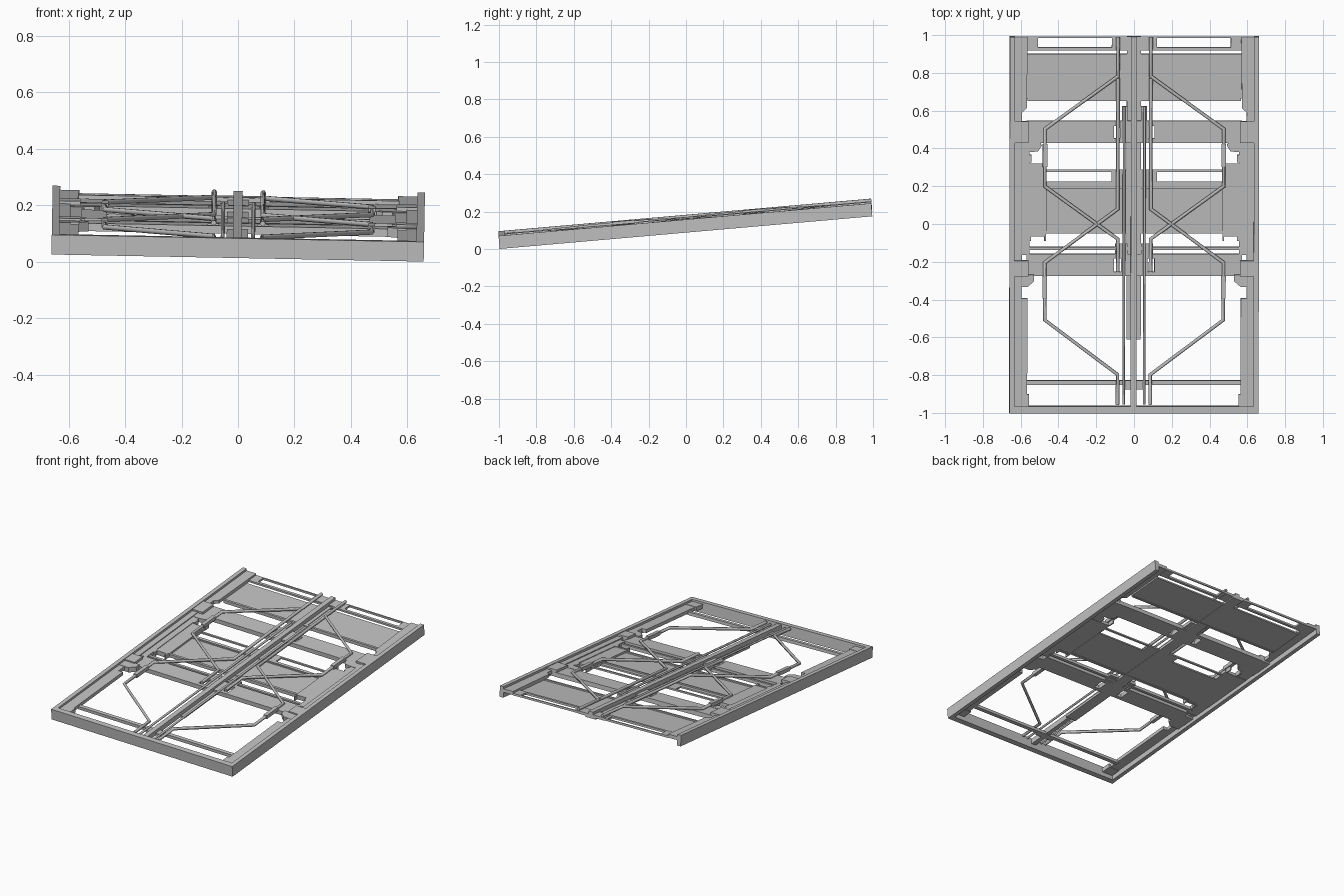
import bpy, bmesh
from math import atan
from mathutils import Matrix

if "Cube" in bpy.data.objects:
    bpy.data.objects.remove(bpy.data.objects["Cube"], do_unlink=True)

grey = bpy.data.materials.new("plain_grey")
grey.use_nodes = True
tone = (0.53, 0.53, 0.53, 1)
grey.diffuse_color = tone
grey.node_tree.nodes["Principled BSDF"].inputs["Base Color"].default_value = tone

# The flat assembly leans back and rolls slightly
TILT = (Matrix.Translation((0, 0, 0.1)) @ Matrix.Rotation(atan(0.019), 4, 'Y')
        @ Matrix.Rotation(atan(0.0875), 4, 'X'))


def place(name, data):
    ob = bpy.data.objects.new(name, data)
    data.materials.append(grey)
    ob.matrix_world = TILT
    bpy.context.collection.objects.link(ob)
    return ob


def prism(name, points, z0, z1):
    """Extrude a flat outline between two heights."""
    bm = bmesh.new()
    face = bm.faces.new([bm.verts.new((x, y, z0)) for x, y in points])
    new = bmesh.ops.extrude_face_region(bm, geom=[face])["geom"]
    bmesh.ops.translate(bm, vec=(0, 0, z1 - z0),
                        verts=[v for v in new if isinstance(v, bmesh.types.BMVert)])
    bmesh.ops.recalc_face_normals(bm, faces=bm.faces)
    mesh = bpy.data.meshes.new(name)
    bm.to_mesh(mesh)
    bm.free()
    return place(name, mesh)


def box(name, x0, x1, y0, y1, z0, z1):
    return prism(name, [(x0, y0), (x1, y0), (x1, y1), (x0, y1)], z0, z1)


def plate(name, area, holes, z0, z1):
    """Rectangular plate with rectangular holes, mirrored holes included."""
    holes = holes + [(-b, -a, c, d) for a, b, c, d in holes]
    xs = sorted({v for r in holes + [area] for v in r[:2]})
    ys = sorted({v for r in holes + [area] for v in r[2:]})
    bm = bmesh.new()
    for a, b in zip(xs, xs[1:]):
        for c, d in zip(ys, ys[1:]):
            mx, my = (a + b) / 2, (c + d) / 2
            if any(h[0] < mx < h[1] and h[2] < my < h[3] for h in holes):
                continue
            bm.faces.new([bm.verts.new((x, y, z0))
                          for x, y in ((a, c), (b, c), (b, d), (a, d))])
    bmesh.ops.remove_doubles(bm, verts=bm.verts, dist=1e-5)
    mesh = bpy.data.meshes.new(name)
    bm.to_mesh(mesh)
    bm.free()
    ob = place(name, mesh)
    mod = ob.modifiers.new("thickness", 'SOLIDIFY')
    mod.thickness, mod.offset = z1 - z0, 1


def rod(name, points, z, radius=0.01):
    curve = bpy.data.curves.new(name, 'CURVE')
    curve.dimensions = '3D'
    curve.bevel_depth, curve.bevel_resolution = radius, 1
    curve.use_fill_caps = True
    spline = curve.splines.new('POLY')
    spline.points.add(len(points) - 1)
    for p, (x, y) in zip(spline.points, points):
        p.co = (x, y, z, 1)
    place(name, curve)


# Outer frame and back edge
box("front_wall", -0.66, 0.66, -1, -0.965, 0, 0.07)
plate("back_edge", (-0.57, 0.57, 0.926, 1), [(0.12, 0.51, 0.943, 0.992)], 0.032, 0.045)

# Broad panels and their edge bars
box("rear_panel", -0.57, 0.57, 0.67, 0.907, 0.024, 0.034)
box("rear_panel_lip", -0.565, 0.565, 0.658, 0.672, 0.02, 0.042)
plate("middle_panel", (-0.47, 0.47, -0.035, 0.292), [(0.12, 0.465, 0.228, 0.28)], 0.024, 0.034)
box("middle_panel_lip", -0.47, 0.47, -0.048, -0.033, 0.02, 0.042)
box("middle_panel_ridge", -0.47, 0.47, 0.19, 0.2, 0.03, 0.042)

# Cross beams with openings for the rods
plate("rear_cross_beam", (-0.57, 0.57, 0.435, 0.553), [(0.075, 0.107, 0.46, 0.525)], 0.022, 0.05)
plate("front_cross_beam", (-0.57, 0.57, -0.272, -0.155), [(0.07, 0.107, -0.25, -0.18)], 0.022, 0.05)
box("slim_cross_bar", -0.57, 0.57, -0.135, -0.118, 0.025, 0.045)
box("front_cross_bar", -0.57, 0.57, -0.852, -0.828, 0.025, 0.045)

# Centre spine
box("spine", -0.018, 0.014, -0.965, 1, 0.03, 0.064)
box("spine_backing", -0.04, 0.036, -0.61, 1, 0.022, 0.038)
box("spine_front_block", -0.06, 0.06, -0.875, -0.85, 0.03, 0.045)
box("spine_rear_block", -0.1, 0.09, 0.93, 1, 0.03, 0.047)

for side, s in (("left", 1), ("right", -1)):
    def sbox(name, a, b, *rest):
        box(f"{side}_{name}", min(s * a, s * b), max(s * a, s * b), *rest)

    def sprism(name, points, z0, z1):
        prism(f"{side}_{name}", [(s * x, y) for x, y in points], z0, z1)

    # Side rail: tall outer lip with a lower flange
    sbox("rail_lip", 0.633, 0.66, -0.97, 1, 0, 0.07)
    sbox("rail_flange_front", 0.565, 0.635, -0.97, -0.39, 0.034, 0.056)
    sbox("rail_flange_middle", 0.595, 0.635, -0.39, 0.62, 0.034, 0.056)
    sprism("rail_flange_rear", [(0.565, 1), (0.635, 1), (0.635, 0.56), (0.57, 0.62)], 0.034, 0.056)
    sbox("rail_corner", 0.555, 0.635, -0.97, -0.9, 0.03, 0.058)

    # Side plates beside the middle panel
    sbox("side_plate", 0.465, 0.635, -0.05, 0.325, 0.026, 0.046)
    sbox("side_ledge", 0.555, 0.635, -0.16, 0.44, 0.028, 0.05)

    # Beam end blocks with chamfered brackets
    sbox("rear_beam_end", 0.56, 0.635, 0.435, 0.55, 0.022, 0.066)
    sbox("front_beam_end", 0.56, 0.635, -0.272, -0.19, 0.022, 0.066)
    sprism("rear_bracket", [(0.635, 0.44), (0.5, 0.44), (0.49, 0.42), (0.51, 0.39),
                            (0.57, 0.385), (0.635, 0.39)], 0.024, 0.052)
    sprism("front_bracket", [(0.635, -0.265), (0.53, -0.265), (0.53, -0.3),
                             (0.565, -0.33), (0.635, -0.33)], 0.024, 0.058)

    # Small clips in the side openings
    for label, y0, y1 in (("rear", 0.33, 0.37), ("front", -0.085, -0.05)):
        sbox(label + "_clip_inner", 0.468, 0.476, y0, y1, 0.02, 0.05)
        sbox(label + "_clip_outer", 0.545, 0.555, y0, y1, 0.02, 0.05)
    sbox("front_clip_bridge", 0.468, 0.555, -0.062, -0.05, 0.02, 0.05)

    # Straight guide rods and their mounting blocks
    rod(f"{side}_guide_rod", [(s * 0.054, -0.955), (s * 0.054, 0.63)], 0.052, 0.007)
    sbox("rear_guide_block", 0.036, 0.066, 0.55, 0.63, 0.03, 0.05)
    sbox("middle_guide_block", 0.036, 0.1, -0.17, -0.1, 0.03, 0.048)

    # Bent rods crossing one another
    a, b = s * 0.087, s * 0.473
    rod(f"{side}_rear_bent_rod", [(a, 1), (a, 0.79), (b, 0.51), (b, 0.205),
                                  (a, -0.075), (a, -0.25)], 0.058)
    rod(f"{side}_front_bent_rod", [(a, 0.78), (a, 0.085), (b, -0.2), (b, -0.505),
                                   (a, -0.795), (a, -0.955)], 0.058)
    for label, y in (("rear", 0.4), ("front", -0.3)):
        sbox(label + "_rod_sleeve", 0.461, 0.485, y - 0.09, y + 0.03, 0.046, 0.07)
